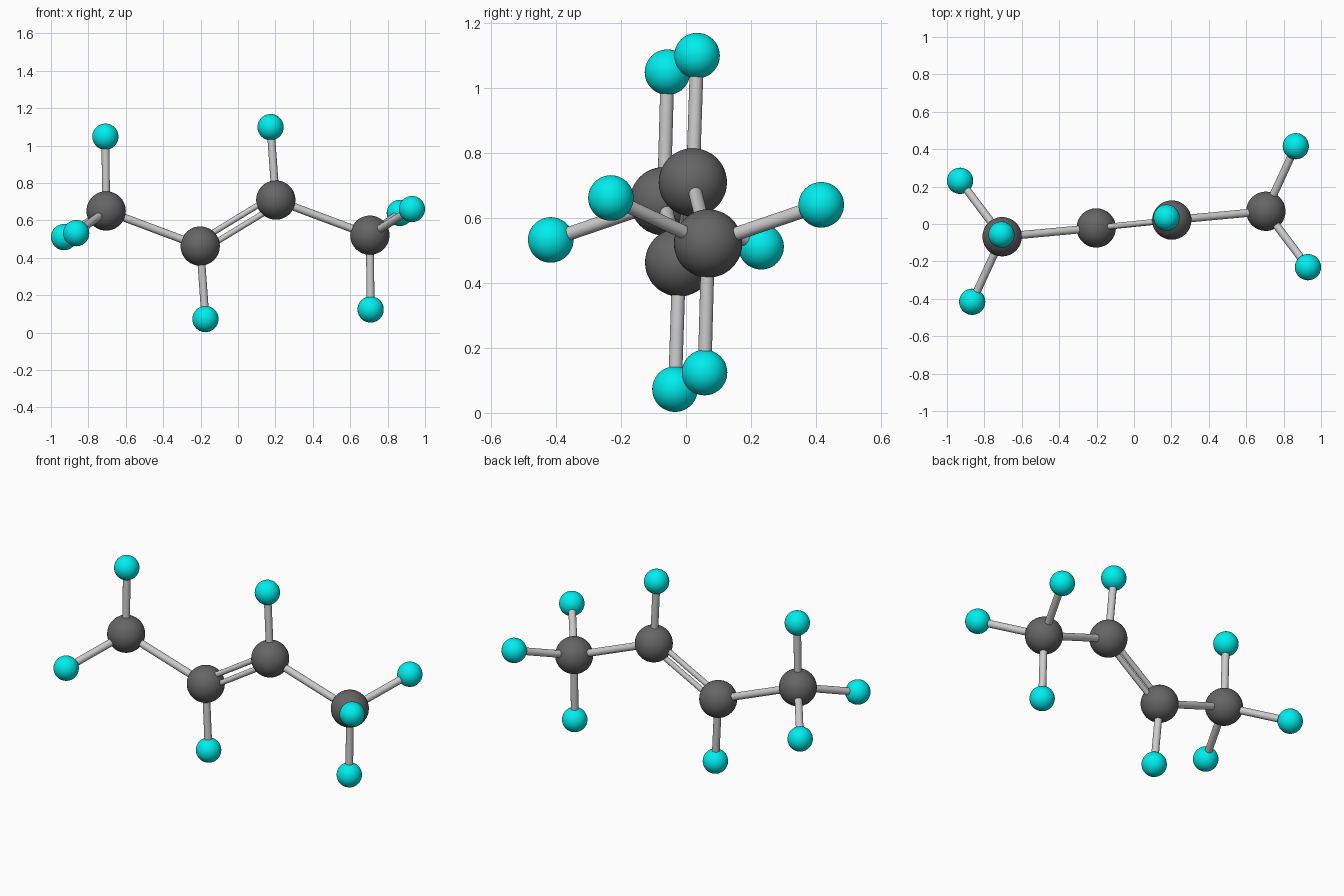
import bpy
from mathutils import Vector

if "Cube" in bpy.data.objects:
    bpy.data.objects.remove(bpy.data.objects["Cube"])

CENTRE = Vector((0, 0, 0.586))
CARBON_R, HYDROGEN_R = 0.105, 0.07
BOND_R, DOUBLE_R, DOUBLE_OFFSET = 0.021, 0.0155, 0.026


def material(name, color):
    m = bpy.data.materials.new(name)
    m.diffuse_color = color
    m.use_nodes = True
    m.node_tree.nodes["Principled BSDF"].inputs["Base Color"].default_value = m.diffuse_color
    return m


dark = material("dark_grey", (0.13, 0.13, 0.13, 1))
cyan = material("cyan", (0.0, 0.85, 0.85, 1))


def atom(name, pos, radius, mat):
    bpy.ops.mesh.primitive_uv_sphere_add(segments=48, ring_count=24, radius=radius, location=pos)
    ob = bpy.context.object
    ob.name = name
    ob.data.materials.append(mat)
    bpy.ops.object.shade_smooth()


def bond(name, a, b, radius=BOND_R):
    d = b - a
    bpy.ops.mesh.primitive_cylinder_add(vertices=32, radius=radius, depth=d.length,
                                        location=(a + b) / 2)
    ob = bpy.context.object
    ob.name = name
    ob.rotation_euler = d.to_track_quat('Z', 'Y').to_euler()
    bpy.ops.object.shade_smooth_by_angle()


# Left half, relative to the centre; the right half is its point reflection
end_c = Vector((-0.705, -0.068, 0.065))
mid_c = Vector((-0.202, -0.021, -0.123))
end_hydrogens = [Vector((-0.709, -0.057, 0.462)),
                 Vector((-0.930, 0.231, -0.075)),
                 Vector((-0.865, -0.416, -0.054))]
mid_hydrogen = Vector((-0.174, -0.034, -0.513))

for side, s in (("left", 1), ("right", -1)):
    def place(v):
        return CENTRE + v * s

    # Carbon chain
    atom(f"end_carbon_{side}", place(end_c), CARBON_R, dark)
    atom(f"middle_carbon_{side}", place(mid_c), CARBON_R, dark)
    bond(f"carbon_bond_{side}", place(end_c), place(mid_c))

    # Hydrogens and their bonds
    pairs = [(end_c, h) for h in end_hydrogens] + [(mid_c, mid_hydrogen)]
    for i, (c, h) in enumerate(pairs, 1):
        atom(f"hydrogen_{side}_{i}", place(h), HYDROGEN_R, cyan)
        bond(f"hydrogen_bond_{side}_{i}", place(c), place(h))

# Double bond: two thin rods side by side in the plane of the chain
axis = -2 * mid_c
normal = (end_c - mid_c).cross(axis)
shift = axis.cross(normal).normalized() * DOUBLE_OFFSET
for i, s in enumerate((1, -1), 1):
    bond(f"double_bond_rod_{i}", CENTRE + mid_c + shift * s, CENTRE - mid_c + shift * s, DOUBLE_R)
